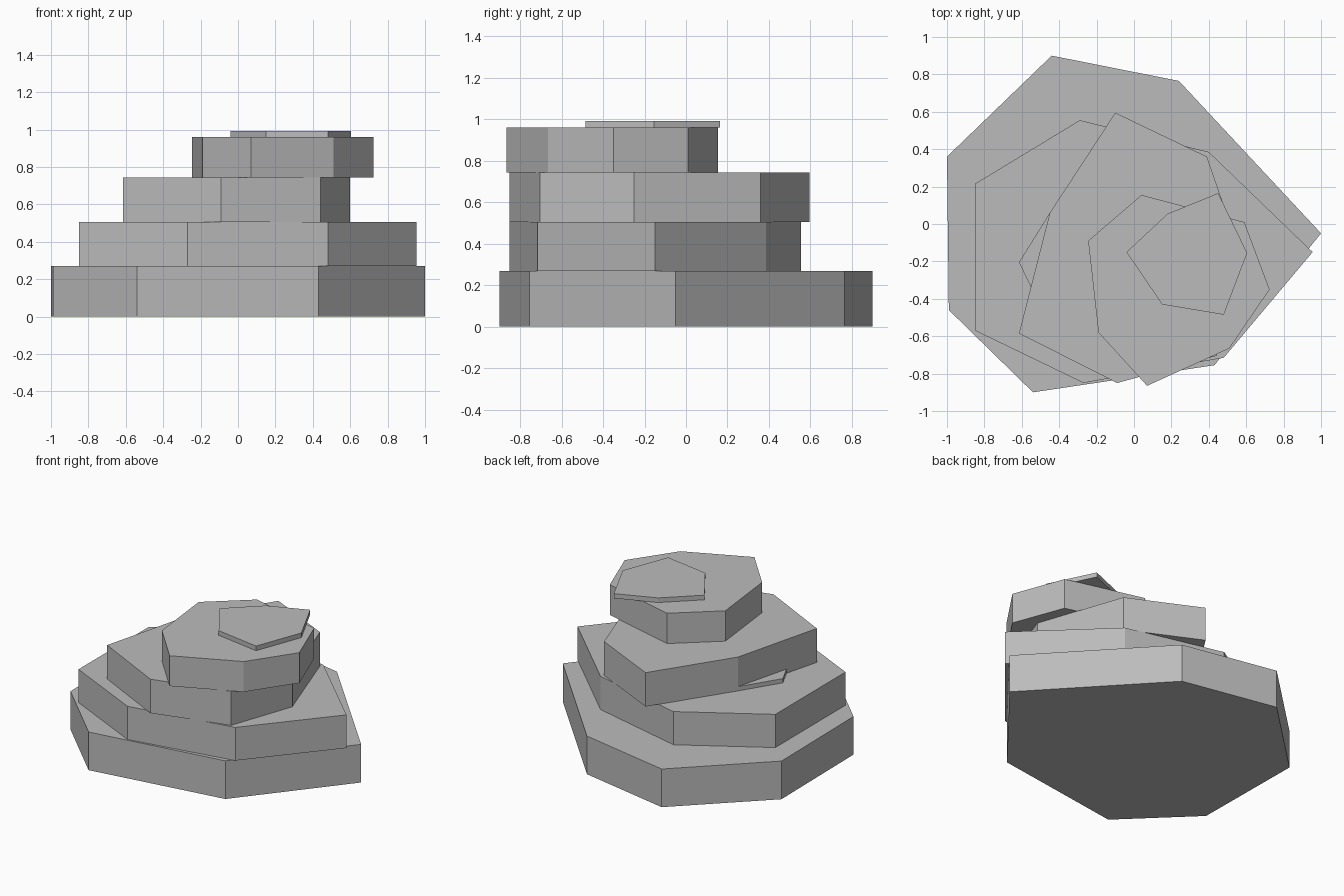
import bpy
import bmesh

cube = bpy.data.objects.get("Cube")
if cube:
    bpy.data.objects.remove(cube, do_unlink=True)

# Single stone colour
stone = bpy.data.materials.new("grey stone")
stone.use_nodes = True
grey = (0.5, 0.5, 0.5, 1.0)
stone.diffuse_color = grey
bsdf = stone.node_tree.nodes["Principled BSDF"]
bsdf.inputs["Base Color"].default_value = grey
bsdf.inputs["Roughness"].default_value = 0.9


def slab(name, outline, bottom, top):
    """Extrude a flat outline into a straight-sided slab."""
    bm = bmesh.new()
    base = bm.faces.new([bm.verts.new((x, y, bottom)) for x, y in outline])
    extruded = bmesh.ops.extrude_face_region(bm, geom=[base], use_keep_orig=True)
    raised = [v for v in extruded["geom"] if isinstance(v, bmesh.types.BMVert)]
    bmesh.ops.translate(bm, verts=raised, vec=(0, 0, top - bottom))
    bmesh.ops.recalc_face_normals(bm, faces=bm.faces)
    mesh = bpy.data.meshes.new(name)
    bm.to_mesh(mesh)
    bm.free()
    mesh.materials.append(stone)
    obj = bpy.data.objects.new(name, mesh)
    bpy.context.scene.collection.objects.link(obj)
    return obj


# Four thick rock layers, each an irregular seven-sided slab
slab("bottom_rock_layer",
     [(-0.44, 0.90), (-1.0, 0.36), (-0.99, -0.46), (-0.54, -0.90),
      (0.43, -0.755), (1.0, -0.05), (0.24, 0.765)], 0.0, 0.27)
slab("lower_rock_layer",
     [(-0.29, 0.555), (-0.85, 0.215), (-0.85, -0.57), (-0.27, -0.85),
      (0.48, -0.715), (0.955, -0.15), (0.40, 0.385)], 0.27, 0.505)
slab("upper_rock_layer",
     [(-0.10, 0.595), (-0.45, 0.06), (-0.615, -0.585), (-0.09, -0.85),
      (0.44, -0.705), (0.60, -0.25), (0.39, 0.36)], 0.505, 0.745)
slab("top_rock_layer",
     [(0.04, 0.155), (-0.245, -0.09), (-0.19, -0.58), (0.07, -0.865),
      (0.51, -0.665), (0.725, -0.35), (0.59, 0.01)], 0.745, 0.96)

# Thin loose flakes: one on the summit, one wedged on the lower ledge
slab("summit_flake",
     [(0.18, 0.055), (-0.04, -0.15), (0.15, -0.43), (0.48, -0.485),
      (0.605, -0.155), (0.45, 0.165)], 0.96, 0.993)
slab("ledge_flake",
     [(-0.45, 0.06), (-0.615, -0.205), (-0.48, -0.485), (-0.15, -0.43),
      (0.04, -0.15), (-0.18, 0.055)], 0.505, 0.535)
